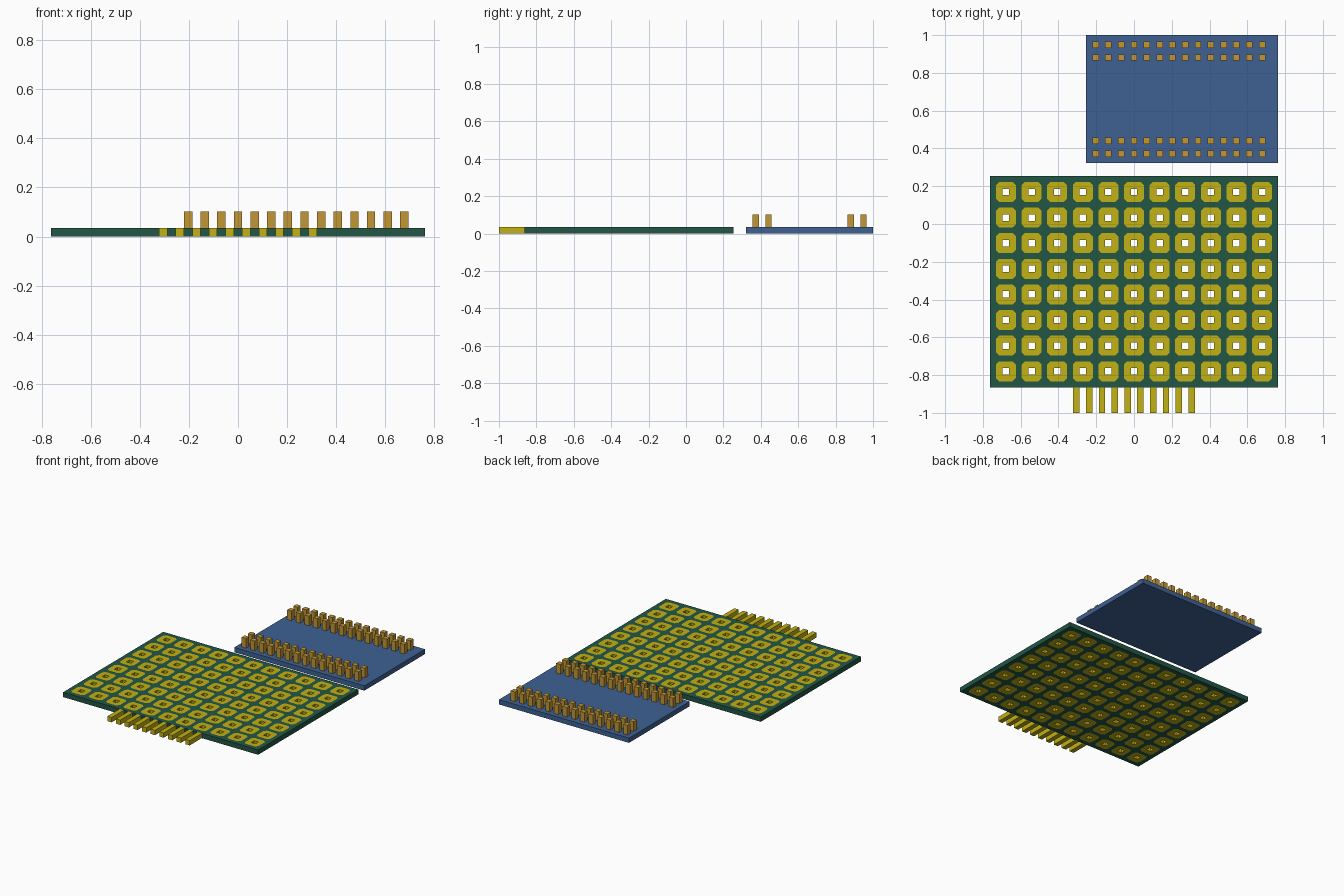
import bpy
import bmesh

cube = bpy.data.objects.get("Cube")
if cube:
    bpy.data.objects.remove(cube, do_unlink=True)

U = 2 / 59                      # grid module: plate thickness and pin width
COLS, ROWS, PITCH = 11, 8, 4 * U
X0, Y0 = -22.5 * U, -1 + 4 * U  # front corner of the contact board


def material(name, rgb):
    m = bpy.data.materials.new(name)
    m.diffuse_color = (*rgb, 1)
    m.use_nodes = True
    m.node_tree.nodes["Principled BSDF"].inputs["Base Color"].default_value = (*rgb, 1)
    return m


GREEN = material("board green", (0.016, 0.092, 0.060))
BLUE = material("board blue", (0.050, 0.120, 0.290))
YELLOW = material("contact yellow", (0.540, 0.440, 0.007))
BRASS = material("pin brass", (0.540, 0.310, 0.035))


def rect(cx, cy, w, h):
    """Rectangular loop."""
    return [(cx + sx * w / 2, cy + sy * h / 2)
            for sx, sy in ((-1, -1), (1, -1), (1, 1), (-1, 1))]


def octagon(cx, cy, r=1.56 * U, c=0.5 * U):
    """Square loop with cut corners."""
    s = r - c
    return [(cx + x, cy + y) for x, y in
            ((-s, -r), (s, -r), (r, -s), (r, s), (s, r), (-s, r), (-r, s), (-r, -s))]


def plate(name, loops, z0, z1, mat):
    """Fill an outline with holes and extrude it from z0 to z1."""
    bm = bmesh.new()
    edges = []
    for loop in loops:
        vs = [bm.verts.new((x, y, z0)) for x, y in loop]
        edges += [bm.edges.new((vs[i - 1], vs[i])) for i in range(len(vs))]
    bmesh.ops.triangle_fill(bm, edges=edges, use_beauty=True, normal=(0, 0, 1))
    ext = bmesh.ops.extrude_face_region(bm, geom=bm.faces[:], use_keep_orig=True)
    top = [v for v in ext["geom"] if isinstance(v, bmesh.types.BMVert)]
    bmesh.ops.translate(bm, verts=top, vec=(0, 0, z1 - z0))
    bmesh.ops.recalc_face_normals(bm, faces=bm.faces[:])
    me = bpy.data.meshes.new(name)
    bm.to_mesh(me)
    bm.free()
    me.materials.append(mat)
    ob = bpy.data.objects.new(name, me)
    bpy.context.collection.objects.link(ob)
    return ob


def repeat(ob, count, dx=0, dy=0):
    """Array with a constant step."""
    mod = ob.modifiers.new("Repeat", "ARRAY")
    mod.count = count
    mod.use_relative_offset = False
    mod.use_constant_offset = True
    mod.constant_offset_displace = (dx, dy, 0)


# Contact board, cut out around every pad
px, py = X0 + 2.5 * U, Y0 + 2.5 * U
holes = [octagon(px + i * PITCH, py + j * PITCH) for i in range(COLS) for j in range(ROWS)]
plate("contact_board", [rect(0, Y0 + 16.5 * U, 45 * U, 33 * U)] + holes, 0, U, GREEN)

# Pads with square through holes
pads = plate("contact_pads", [octagon(px, py), rect(px, py, U, U)], 0, U, YELLOW)
repeat(pads, COLS, dx=PITCH)
repeat(pads, ROWS, dy=PITCH)

# Flat connector fingers on the front edge
fingers = plate("edge_fingers", [rect(-9 * U, -1 + 2 * U, U, 4 * U)], 0, U, YELLOW)
repeat(fingers, 10, dx=2 * U)

# Second board with two double rows of upright pins
plate("pin_board", [rect(7.5 * U, 1 - 10 * U, 30 * U, 20 * U)], 0, U, BLUE)
for name, y in (("front_pins", 1 - 18.5 * U), ("back_pins", 1 - 3.5 * U)):
    pins = plate(name, [rect(-6 * U, y, U, U)], U, 3 * U, BRASS)
    repeat(pins, 14, dx=2 * U)
    repeat(pins, 2, dy=2 * U)
